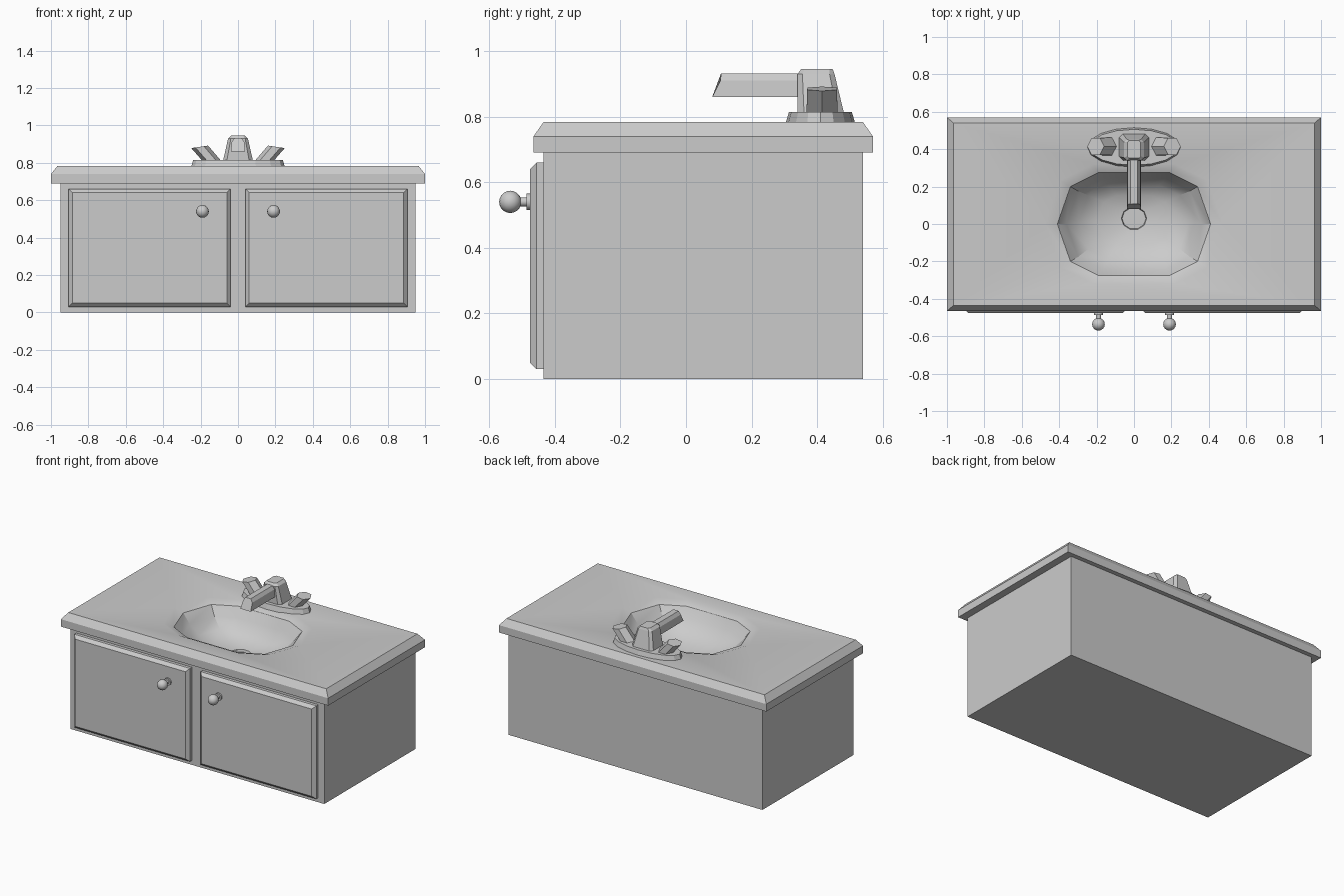
import bpy, bmesh
from math import cos, sin, pi
from mathutils import Matrix

if "Cube" in bpy.data.objects:
    bpy.data.objects.remove(bpy.data.objects["Cube"])


def finish(name, bm, smooth=None):
    me = bpy.data.meshes.new(name)
    bm.to_mesh(me)
    bm.free()
    ob = bpy.data.objects.new(name, me)
    bpy.context.collection.objects.link(ob)
    if smooth:
        bpy.ops.object.select_all(action='DESELECT')
        ob.select_set(True)
        bpy.context.view_layer.objects.active = ob
        bpy.ops.object.shade_smooth_by_angle(angle=smooth)
    return ob


def skin(bm, rings):
    """Join successive rings of points with quads; return the vertex rings."""
    vr = [[bm.verts.new(p) for p in r] for r in rings]
    for a, b in zip(vr, vr[1:]):
        n = len(a)
        for i in range(n):
            j = (i + 1) % n
            bm.faces.new((a[i], a[j], b[j], b[i]))
    return vr


def loft(name, rings, smooth=None):
    bm = bmesh.new()
    vr = skin(bm, rings)
    bm.faces.new(vr[0][::-1])
    bm.faces.new(vr[-1])
    bmesh.ops.recalc_face_normals(bm, faces=bm.faces)
    return finish(name, bm, smooth)


def rect(x, y0, y1, z):
    return [(-x, y0, z), (x, y0, z), (x, y1, z), (-x, y1, z)]


def ellipse(cx, cy, rx, ry, z, n):
    return [(cx + rx * cos(2 * pi * i / n), cy + ry * sin(2 * pi * i / n), z) for i in range(n)]


def octagon(x, y0, y1, z, c):
    return [(x - c, y0, z), (x, y0 + c, z), (x, y1 - c, z), (x - c, y1, z),
            (c - x, y1, z), (-x, y1 - c, z), (-x, y0 + c, z), (c - x, y0, z)]


# Cabinet, open at the top to make room for the bowl
bm = bmesh.new()
vr = skin(bm, [rect(.95, -.435, .54, 0), rect(.95, -.435, .54, .69)])
bm.faces.new(vr[0][::-1])
finish("cabinet", bm)

# Countertop with chamfered edge and integral bowl
quarter = [(.41, 0), (.34, .2), (.19, .275)]
outline = quarter + [(-x, y) for x, y in quarter[::-1]]
outline += [(-x, -y) for x, y in quarter[1:]] + [(x, -y) for x, y in quarter[:0:-1]]


def bowl(s, z, dy=0):
    return [(x * s, y * s + dy, z) for x, y in outline]


bm = bmesh.new()
slab = skin(bm, [rect(.95, -.435, .54, .69), rect(1, -.465, .57, .69),
                 rect(1, -.465, .57, .74), rect(.965, -.435, .54, .783)])
basin = skin(bm, [bowl(1.16, .783), bowl(1, .762), bowl(.88, .7), bowl(.72, .64, .01),
                  bowl(.48, .6, .02), ellipse(0, .03, .068, .062, .585, 10),
                  ellipse(0, .03, .064, .058, .57, 10)])
bm.faces.new(basin[-1])
edges = []
for ring in (slab[-1], basin[0]):
    edges += [bm.edges.get((ring[i - 1], ring[i])) for i in range(len(ring))]
bmesh.ops.triangle_fill(bm, edges=edges, use_beauty=True, normal=(0, 0, 1))
finish("countertop_and_bowl", bm, .5)


# Doors and knobs
def door_ring(y, inset, s):
    x0, x1, z0, z1 = .04 + inset, .905 - inset, .03 + inset, .66 - inset
    return [(s * x, y, z) for x, z in ((x0, z0), (x1, z0), (x1, z1), (x0, z1))]


for side, s in (("left", -1), ("right", 1)):
    loft(side + "_door", [door_ring(-.435, 0, s), door_ring(-.456, 0, s), door_ring(-.476, .02, s)])
    bm = bmesh.new()
    bmesh.ops.create_uvsphere(bm, u_segments=16, v_segments=10, radius=.034,
                              matrix=Matrix.Translation((s * .19, -.536, .54)))
    turn = Matrix.Rotation(pi / 2, 4, 'X')
    for y, r, d in ((-.48, .025, .012), (-.495, .014, .04)):
        bmesh.ops.create_cone(bm, cap_ends=True, segments=12, radius1=r, radius2=r, depth=d,
                              matrix=Matrix.Translation((s * .19, y, .54)) @ turn)
    finish(side + "_knob", bm, .7)

# Faucet base plate, body and spout
loft("faucet_base", [ellipse(0, .41, .25, .106, .78, 16), ellipse(0, .41, .24, .096, .814, 16)])
loft("faucet_body", [octagon(.08, .34, .482, .81, .02), octagon(.053, .34, .453, .93, .015),
                     octagon(.036, .352, .447, .946, .01)])
loft("spout", [[(-.038, y0, .86), (.038, y0, .86), (.034, y1 - .002, .91), (.02, y1, .932),
                (-.02, y1, .932), (-.034, y1 - .002, .91)]
               for y0, y1 in ((.08, .107), (.36, .36))])

# Flared tap handles leaning outward
for side, s in (("left", -1), ("right", 1)):
    foot = ellipse(s * .14, .415, .05, .055, .81, 6)
    head = ellipse(s * .205, .415, .045, .052, .885, 6)
    head = [(x, y, z - (s * x - .205) * .15) for x, y, z in head]
    loft(side + "_tap_handle", [foot, head])
